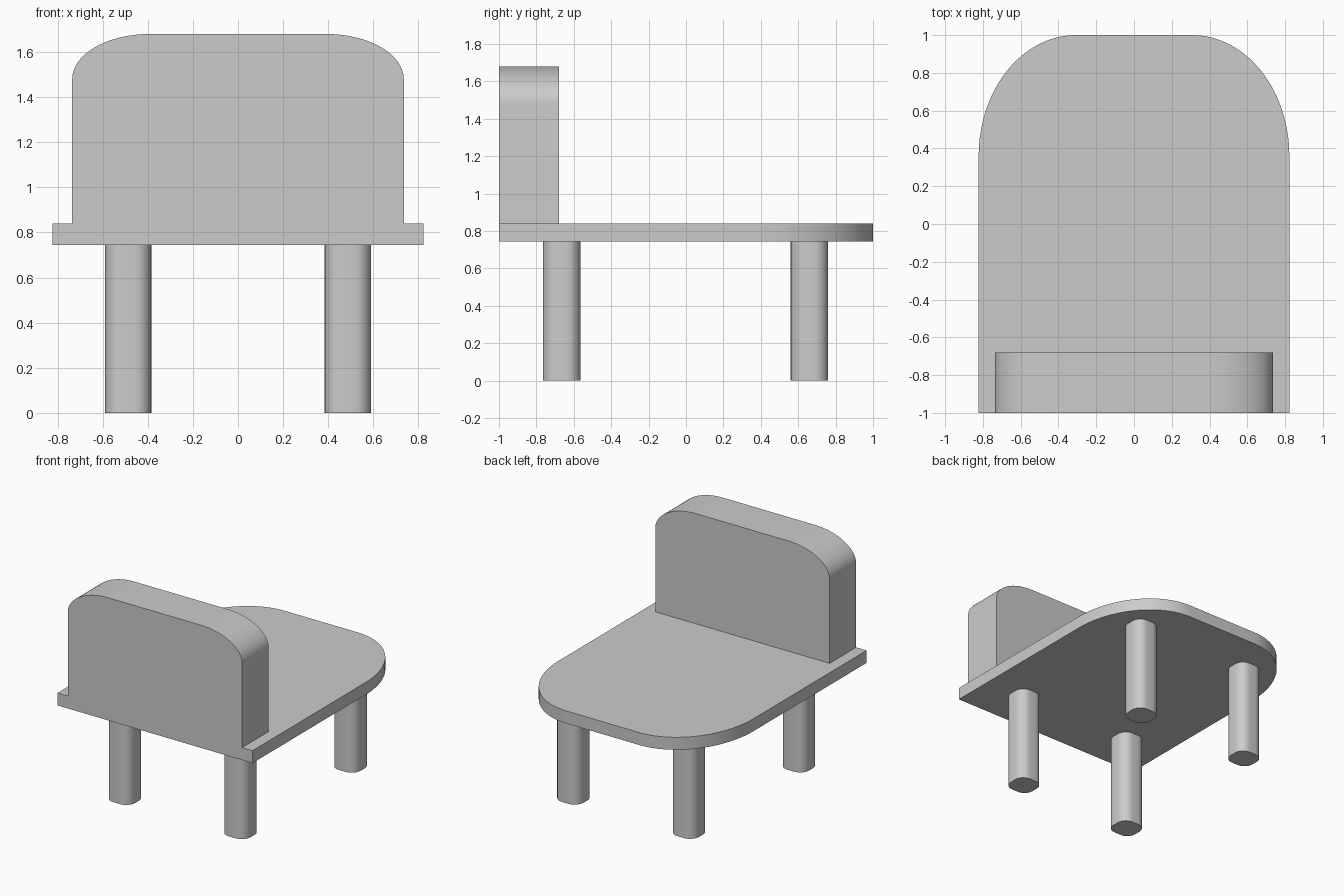
import bpy
import bmesh
from math import sin, cos, pi, radians
from mathutils import Vector

if "Cube" in bpy.data.objects:
    bpy.data.objects.remove(bpy.data.objects["Cube"], do_unlink=True)

grey = bpy.data.materials.new("plain grey")
grey.use_nodes = True
colour = (0.6, 0.6, 0.6, 1)
grey.diffuse_color = colour
grey.node_tree.nodes["Principled BSDF"].inputs["Base Color"].default_value = colour


def rounded_outline(width, height, rx, ry, square_base=False, steps=20):
    """Centred rectangle outline with elliptical corners; the base may stay square."""
    points = []
    for k, (sx, sy) in enumerate([(1, 1), (-1, 1), (-1, -1), (1, -1)]):
        if square_base and sy < 0:
            points.append((sx * width / 2, sy * height / 2))
            continue
        cx, cy = sx * (width / 2 - rx), sy * (height / 2 - ry)
        for i in range(steps + 1):
            a = (k + i / steps) * pi / 2
            points.append((cx + rx * cos(a), cy + ry * sin(a)))
    return points


def extrude_outline(name, outline, u, v, depth, centre):
    """Solid swept from a flat outline in the u, v plane along the depth vector."""
    bm = bmesh.new()
    start = Vector(centre) - Vector(depth) / 2
    ring = [bm.verts.new(start + Vector(u) * a + Vector(v) * b) for a, b in outline]
    face = bm.faces.new(ring)
    swept = bmesh.ops.extrude_face_region(bm, geom=[face], use_keep_orig=True)
    moved = [g for g in swept["geom"] if isinstance(g, bmesh.types.BMVert)]
    bmesh.ops.translate(bm, verts=moved, vec=depth)
    bmesh.ops.recalc_face_normals(bm, faces=bm.faces)
    mesh = bpy.data.meshes.new(name)
    bm.to_mesh(mesh)
    bm.free()
    mesh.materials.append(grey)
    obj = bpy.data.objects.new(name, mesh)
    bpy.context.collection.objects.link(obj)
    bpy.ops.object.select_all(action="DESELECT")
    obj.select_set(True)
    bpy.context.view_layer.objects.active = obj
    bpy.ops.object.shade_smooth_by_angle(angle=radians(30))
    return obj


X, Y, Z = (1, 0, 0), (0, 1, 0), (0, 0, 1)
SEAT_BOTTOM, SEAT_TOP, TOP = 0.745, 0.84, 1.68

# Seat slab, rounded at the far end
seat_outline = rounded_outline(1.645, 2.0, 0.515, 0.64, square_base=True)
extrude_outline("seat", seat_outline, X, Y, (0, 0, SEAT_TOP - SEAT_BOTTOM),
                (0, 0, (SEAT_TOP + SEAT_BOTTOM) / 2))

# Thick backrest with rounded upper corners
back_outline = rounded_outline(1.47, TOP - SEAT_TOP, 0.345, 0.2, square_base=True)
extrude_outline("backrest", back_outline, X, Z, (0, 0.32, 0),
                (0, -0.84, (TOP + SEAT_TOP) / 2))

# Four legs with softly rounded square section
leg_outline = rounded_outline(0.205, 0.2, 0.075, 0.075, steps=8)
for side, x in (("left", 0.487), ("right", -0.487)):
    for end, y in (("front", -0.665), ("back", 0.66)):
        extrude_outline(f"{end}_{side}_leg", leg_outline, X, Y, (0, 0, SEAT_BOTTOM),
                        (x, y, SEAT_BOTTOM / 2))
